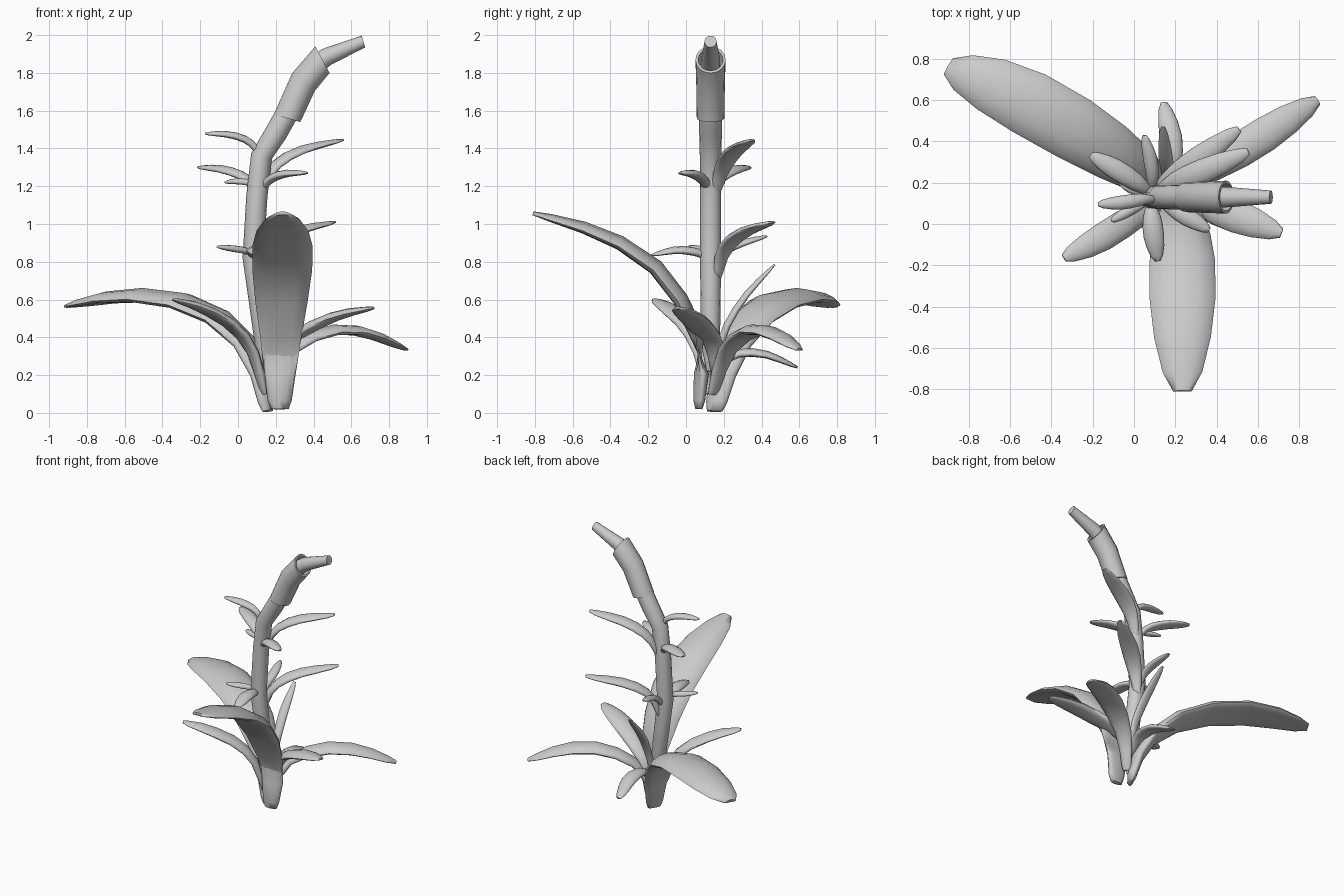
import bpy, bmesh, math
from mathutils import Vector as V


def skin(name, rings, sharp=40):
    """Join rings of points into a capped, smooth-shaded surface."""
    bm = bmesh.new()
    rows = [[bm.verts.new(p) for p in r] for r in rings]
    n = len(rows[0])
    for a, b in zip(rows, rows[1:]):
        for i in range(n):
            j = (i + 1) % n
            bm.faces.new((a[i], a[j], b[j], b[i]))
    bm.faces.new(rows[0][::-1])
    bm.faces.new(rows[-1])
    bmesh.ops.recalc_face_normals(bm, faces=bm.faces)
    me = bpy.data.meshes.new(name)
    bm.to_mesh(me)
    bm.free()
    ob = bpy.data.objects.new(name, me)
    bpy.context.collection.objects.link(ob)
    bpy.ops.object.select_all(action='DESELECT')
    bpy.context.view_layer.objects.active = ob
    ob.select_set(True)
    bpy.ops.object.shade_smooth_by_angle(angle=math.radians(sharp))
    return ob


def tube(name, rows, n=16, y=0.13):
    """Tube in the xz plane; rows are x, z, radius, lean from vertical."""
    rings = []
    for x, z, r, lean in rows:
        a = math.radians(lean)
        u, w = V((math.cos(a), 0, -math.sin(a))), V((0, 1, 0))
        rings.append([V((x, y, z)) + r * (u * math.cos(2 * math.pi * i / n) + w * math.sin(2 * math.pi * i / n))
                      for i in range(n)])
    return skin(name, rings)


def spline(pts, t):
    """Catmull-Rom point at t in 0..1."""
    p = [2 * pts[0] - pts[1]] + pts + [2 * pts[-1] - pts[-2]]
    s = t * (len(pts) - 1)
    i = min(int(s), len(pts) - 2)
    f = s - i
    a, b, c, d = p[i:i + 4]
    return 0.5 * (2 * b + (c - a) * f + (2 * a - 5 * b + 4 * c - d) * f * f + (3 * b - a - 3 * c + d) * f ** 3)


# position along the leaf, width factor, thickness factor
SHAPE = [(0, .3, .45), (.03, .4, .75), (.12, .52, .95), (.25, .68, 1), (.4, .87, 1), (.55, .99, 1),
         (.7, 1, .9), (.83, .86, .75), (.94, .6, .5), (1, .28, .25)]


def leaf(name, path, half, n=12):
    """Thick blade with a blunt tip and a slightly arched section."""
    pts = [V(p) for p in path]
    d = pts[-1] - pts[0]
    side = V((-d.y, d.x, 0)).normalized()
    rings = []
    for t, w, k in SHAPE:
        c = spline(pts, t)
        tan = (spline(pts, min(1, t + .02)) - spline(pts, max(0, t - .02))).normalized()
        up = tan.cross(side)
        if up.z < 0:
            up = -up
        th = min(.013 + .18 * half, .7 * half) * k
        ring = []
        for i in range(n):
            a = 2 * math.pi * i / n
            u = math.cos(a)
            arch = half * .14 * w * (.3 - u * u)
            ring.append(c + side * half * w * u + up * (th * math.sin(a) + arch))
        rings.append(ring)
    return skin(name, rings, 75)


# stem, flower sleeve with open mouth, flower tip
tube("stem", [(.15, .22, .02, -6), (.14, .36, .05, -7), (.08, .82, .056, -1), (.1, 1.15, .056, 5),
              (.125, 1.36, .057, 14), (.2, 1.48, .06, 27), (.262, 1.59, .06, 22)])
tube("flower_sleeve", [(.26, 1.56, .073, 16), (.347, 1.752, .076, 38), (.447, 1.87, .08, 62),
                       (.447, 1.87, .066, 62), (.40, 1.82, .062, 52)])
tube("flower_tip", [(.39, 1.825, .052, 60), (.47, 1.885, .048, 62), (.664, 1.966, .032, 74)])

# large leaves around the base
leaf("front_leaf", [(.22, .07, .02), (.225, .08, .33), (.23, -.035, .6), (.235, -.22, .815),
                    (.235, -.5, .96), (.235, -.81, 1.055)], .16)
leaf("back_left_leaf", [(.16, .15, .01), (.1, .21, .27), (-.03, .3, .45), (-.22, .42, .565),
                        (-.46, .56, .615), (-.7, .68, .605), (-.9, .765, .565)], .16)
leaf("back_right_leaf", [(.18, .14, .1), (.25, .2, .3), (.38, .28, .4), (.55, .38, .44),
                         (.72, .49, .41), (.89, .6, .335)], .085)
leaf("front_left_leaf", [(.14, .12, .1), (.08, .08, .32), (-.02, .02, .455), (-.18, -.08, .55),
                         (-.34, -.165, .6)], .068)
leaf("front_right_leaf", [(.18, .16, .22), (.25, .15, .36), (.37, .09, .445), (.53, .025, .515),
                          (.715, -.045, .555)], .082)
leaf("back_low_leaf", [(.17, .15, .2), (.18, .25, .305), (.18, .41, .31), (.145, .59, .24)], .055)
leaf("back_upright_leaf", [(.16, .15, .2), (.17, .2, .42), (.155, .31, .61), (.14, .47, .785)], .034)

# small leaves up the stem: root, mid, bend, tip, half width
SMALL = [
    ((.11, .15, 1.14), (.18, .19, 1.29), (.32, .25, 1.385), (.555, .35, 1.445), .06),
    ((.1, .16, .7), (.16, .2, .86), (.29, .3, .955), (.51, .46, 1.01), .06),
    ((.08, .15, .78), (.09, .21, .855), (.08, .31, .9), (.05, .43, .935), .034),
    ((.11, .12, 1.38), (.05, .12, 1.44), (-.05, .105, 1.472), (-.175, .095, 1.478), .034),
    ((.08, .15, 1.19), (.03, .19, 1.25), (-.08, .26, 1.288), (-.21, .335, 1.3), .05),
    ((.08, .14, 1.2), (.05, .15, 1.22), (-.01, .17, 1.225), (-.07, .2, 1.22), .024),
    ((.12, .12, 1.18), (.17, .09, 1.235), (.25, .04, 1.265), (.365, -.03, 1.27), .045),
    ((.07, .11, .84), (.03, .09, .86), (-.04, .055, .87), (-.11, .015, .88), .026),
    ((.08, .1, .83), (.085, .05, .85), (.095, -.05, .86), (.115, -.18, .835), .05),
]
for k, (*path, half) in enumerate(SMALL):
    leaf("stem_leaf_%d" % (k + 1), path, half)
